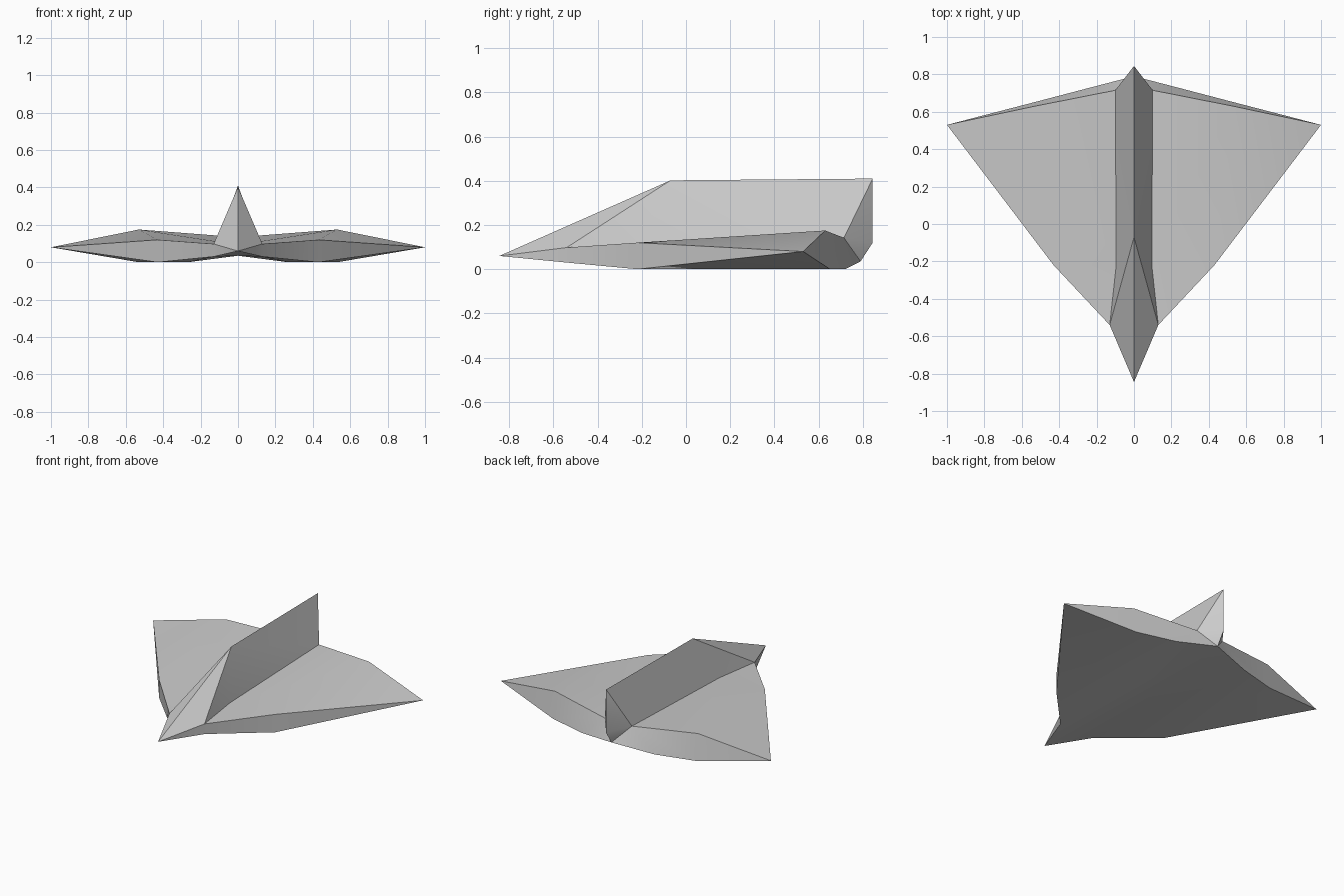
import bpy, bmesh, math

if "Cube" in bpy.data.objects:
    bpy.data.objects.remove(bpy.data.objects["Cube"])

# Key points of the right half, named by their place on the craft
P = {
    "nose": (0, -0.845, 0.06),
    # spine fin ridge and its vertical rear edge
    "ridge_front": (0, -0.07, 0.402), "ridge_back": (0, 0.845, 0.41),
    "fin_heel": (0, 0.845, 0.12),
    # foot line where the fin meets the wing
    "foot_mid": (0.095, -0.22, 0.108), "foot_back": (0.10, 0.715, 0.142),
    # leading edge, upper and lower
    "cheek_top": (0.13, -0.54, 0.098), "cheek_low": (0.13, -0.54, 0.03),
    "shoulder_top": (0.43, -0.22, 0.12), "shoulder_low": (0.43, -0.22, 0),
    "tip": (1, 0.53, 0.08),
    # trailing edge, upper and lower
    "crest": (0.53, 0.63, 0.175), "tail_low": (0.53, 0.652, 0),
    "tail_inner": (0.27, 0.72, 0), "keel_back": (0, 0.79, 0.035),
}

FIN = ["nose cheek_top ridge_front",
       "ridge_front cheek_top foot_mid",
       "ridge_front foot_mid foot_back ridge_back",
       "ridge_back foot_back fin_heel"]
WING_TOP = ["cheek_top shoulder_top foot_mid",
            "foot_mid shoulder_top crest foot_back",
            "shoulder_top tip crest"]
LEADING_EDGE = ["nose cheek_low cheek_top",
                "cheek_low shoulder_low shoulder_top cheek_top",
                "shoulder_low tip shoulder_top"]
TRAILING_EDGE = ["crest tip tail_low",
                 "foot_back crest tail_low tail_inner",
                 "foot_back tail_inner keel_back",
                 "fin_heel foot_back keel_back"]
UNDERSIDE = ["nose keel_back cheek_low",
             "cheek_low keel_back tail_inner",
             "cheek_low tail_inner shoulder_low",
             "shoulder_low tail_inner tail_low",
             "shoulder_low tail_low tip"]

# Half hull skin
bm = bmesh.new()
verts = {name: bm.verts.new(co) for name, co in P.items()}
for face in FIN + WING_TOP + LEADING_EDGE + TRAILING_EDGE + UNDERSIDE:
    bm.faces.new([verts[n] for n in face.split()])

# Mirror to the left and weld the centre line
half = bm.verts[:] + bm.edges[:] + bm.faces[:]
copy = bmesh.ops.duplicate(bm, geom=half)["geom"]
for v in [g for g in copy if isinstance(g, bmesh.types.BMVert)]:
    v.co.x *= -1
bmesh.ops.remove_doubles(bm, verts=bm.verts[:], dist=0.0005)
bmesh.ops.recalc_face_normals(bm, faces=bm.faces[:])

mesh = bpy.data.meshes.new("delta_wing_hull")
bm.to_mesh(mesh)
bm.free()
hull = bpy.data.objects.new("delta_wing_hull", mesh)
bpy.context.collection.objects.link(hull)

# Soft shading with crisp edges
bpy.context.view_layer.objects.active = hull
hull.select_set(True)
bpy.ops.object.shade_smooth_by_angle(angle=math.radians(30))
